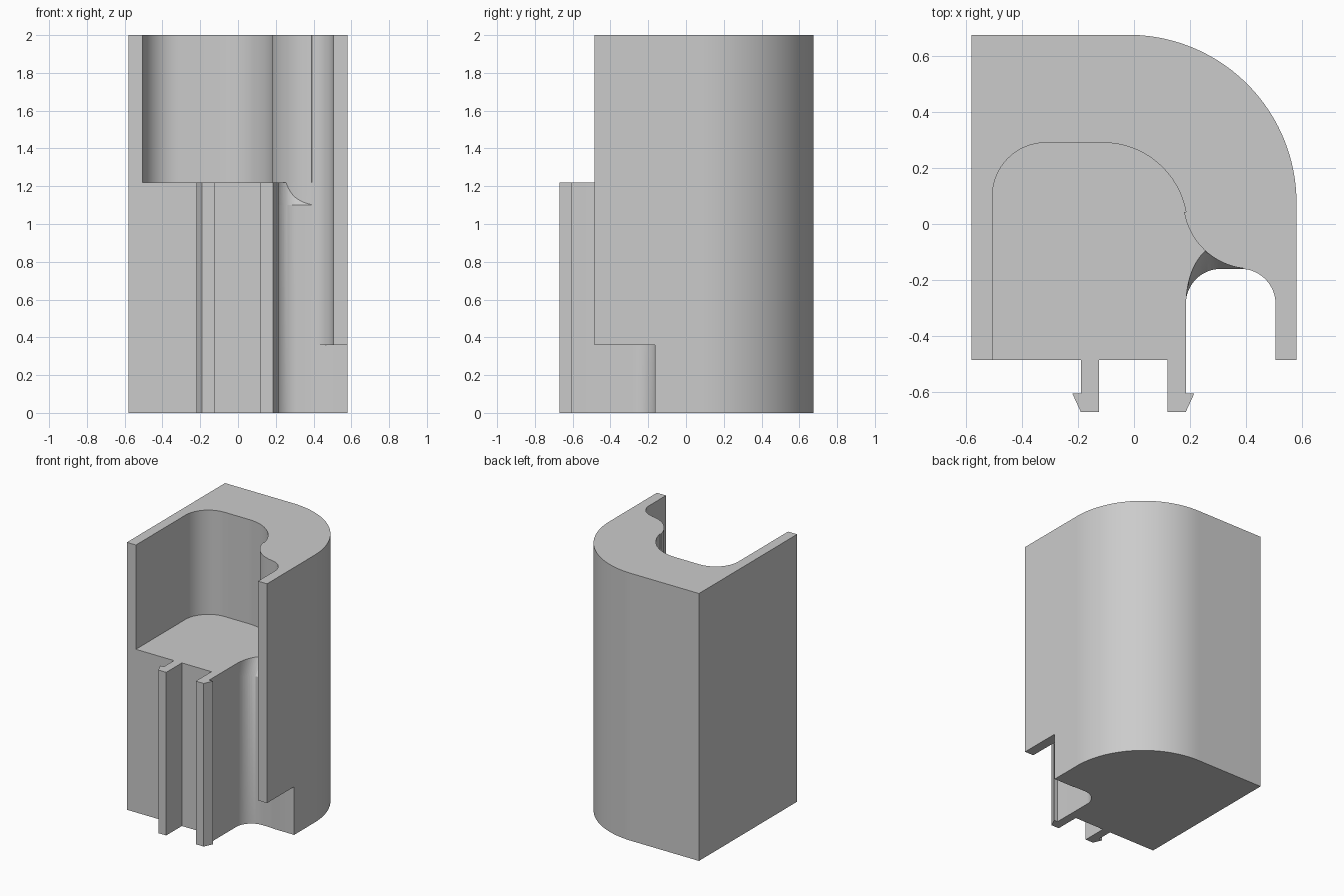
import bpy
import bmesh
from math import cos, sin, radians

if "Cube" in bpy.data.objects:
    bpy.data.objects.remove(bpy.data.objects["Cube"])

FLOOR, TOP = 1.22, 2.0

grey = bpy.data.materials.new("plain grey")
grey.use_nodes = True
grey.diffuse_color = (0.6, 0.6, 0.6, 1)
grey.node_tree.nodes["Principled BSDF"].inputs["Base Color"].default_value = (0.6, 0.6, 0.6, 1)


def arc(cx, cy, r, start, end, steps=16):
    angles = [radians(start + (end - start) * i / steps) for i in range(steps + 1)]
    return [(cx + r * cos(a), cy + r * sin(a)) for a in angles]


def loft(name, lower, upper, z0, z1):
    """Closed solid between two outlines with matching points."""
    bm = bmesh.new()
    a = [bm.verts.new((x, y, z0)) for x, y in lower]
    b = [bm.verts.new((x, y, z1)) for x, y in upper]
    bm.faces.new(a)
    bm.faces.new(b)
    for i in range(len(a)):
        j = (i + 1) % len(a)
        bm.faces.new((a[i], a[j], b[j], b[i]))
    bmesh.ops.recalc_face_normals(bm, faces=bm.faces)
    mesh = bpy.data.meshes.new(name)
    bm.to_mesh(mesh)
    bm.free()
    mesh.materials.append(grey)
    obj = bpy.data.objects.new(name, mesh)
    bpy.context.collection.objects.link(obj)
    return obj


def prism(name, outline, z0, z1):
    return loft(name, outline, outline, z0, z1)


def combine(target, tool, operation):
    """Apply a boolean and remove the tool."""
    mod = target.modifiers.new(operation, "BOOLEAN")
    mod.operation, mod.object, mod.solver = operation, tool, "EXACT"
    bpy.context.view_layer.objects.active = target
    bpy.ops.object.modifier_apply(modifier=mod.name)
    bpy.data.objects.remove(tool)


def pocket_outline(bulge_radius):
    """Rounded recess open to the front, with an S-curve into the side slot."""
    return ([(-0.505, -0.9)] + arc(-0.315, 0.10, 0.19, 180, 90)
            + arc(-0.11, -0.01, 0.30, 90, 10)
            + arc(0.42, 0.085, bulge_radius, 190, 263)
            + [(0.41, -0.25), (0.41, -0.9)])


# Body outline: rounded back corner, side slot and two hooked clips
slot_arch = arc(0.38, -0.285, 0.125, 0, 90) + arc(0.31, -0.285, 0.125, 90, 180)
right_clip = [(0.185, -0.605), (0.215, -0.605), (0.185, -0.67), (0.12, -0.67), (0.12, -0.485)]
left_clip = [(-0.125, -0.485), (-0.125, -0.67), (-0.19, -0.67), (-0.22, -0.605),
             (-0.19, -0.605), (-0.19, -0.485)]
outline = ([(-0.58, -0.485), (-0.58, 0.675)] + arc(-0.02, 0.075, 0.60, 90, 0, 40)
           + [(0.58, -0.485), (0.505, -0.485)] + slot_arch + right_clip + left_clip)
body = prism("clip_housing", outline, 0, TOP)

# Sloped scoop joining the slot to the pocket floor
def scoop_outline(t):
    stretch = 1 + 0.7 * t
    arch = arc(0.31, -0.285, 0.124, 180, 90) + [(0.42, -0.161)]
    return [(x, -0.285 + (y + 0.285) * stretch) for x, y in arch] + [(0.42, -0.285)]


scoop = loft("scoop", scoop_outline(-0.2), scoop_outline(1.1), FLOOR - 0.144, FLOOR + 0.012)
combine(scoop, prism("scoop_limit", pocket_outline(0.246), 1.0, 1.5), "INTERSECT")
combine(body, scoop, "DIFFERENCE")

# Upper pocket, which also trims the clips to floor height
combine(body, prism("pocket", pocket_outline(0.245), FLOOR, TOP + 0.1), "DIFFERENCE")

# Notch under the thin side wall
notch = [(0.40, -0.9), (0.7, -0.9), (0.7, -0.165), (0.40, -0.165)]
combine(body, prism("notch", notch, -0.1, 0.36), "DIFFERENCE")

# Smooth curves, sharp corners
bpy.ops.object.select_all(action="DESELECT")
body.select_set(True)
bpy.context.view_layer.objects.active = body
bpy.ops.object.shade_smooth_by_angle(angle=radians(30))
